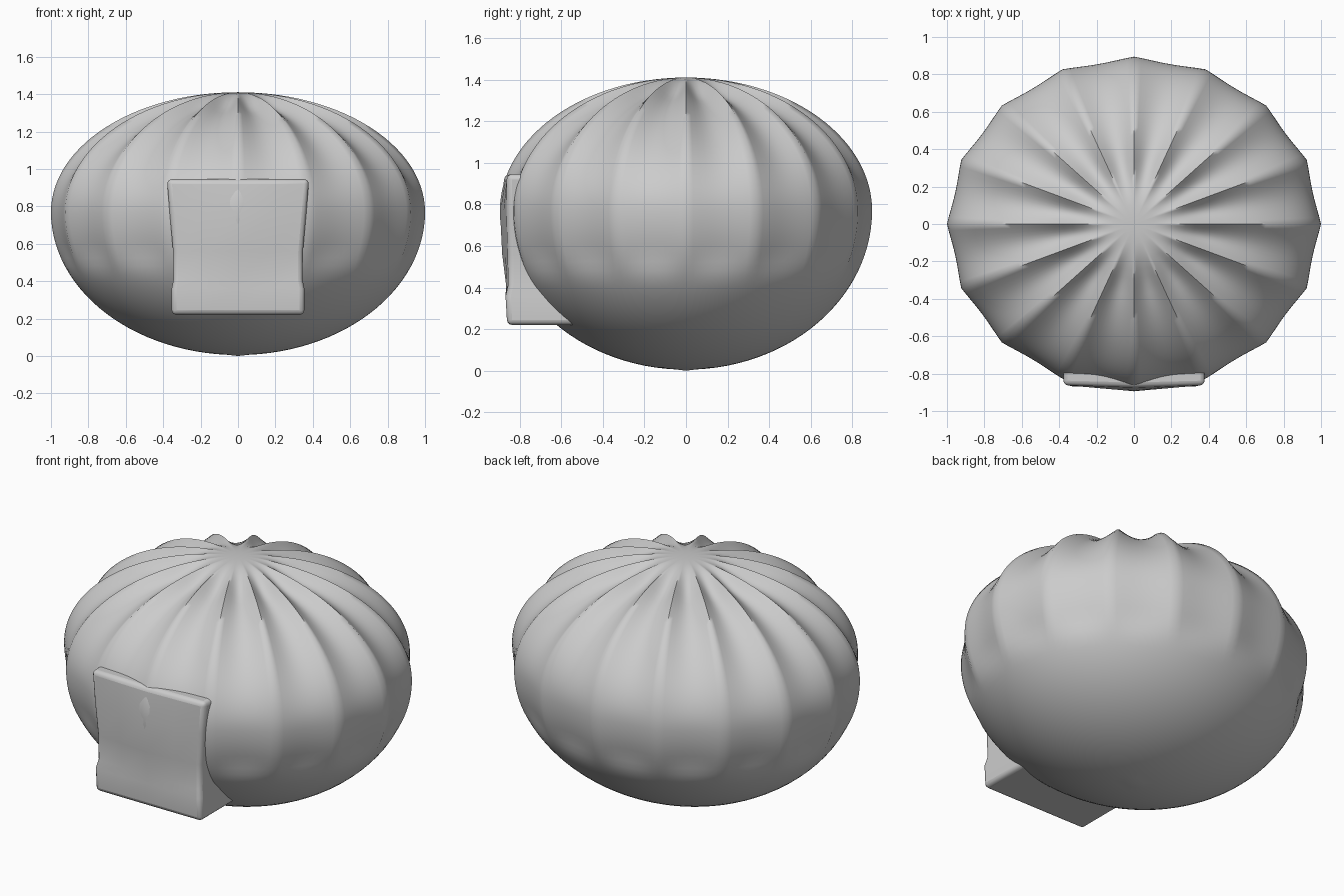
import bpy, bmesh
from math import sin, cos, pi

if "Cube" in bpy.data.objects:
    bpy.data.objects.remove(bpy.data.objects["Cube"])


def smoothstep(a, b, v):
    t = max(0.0, min(1.0, (v - a) / (b - a)))
    return t * t * (3 - 2 * t)


def make_object(name, bm, angle):
    bmesh.ops.recalc_face_normals(bm, faces=bm.faces)
    me = bpy.data.meshes.new(name)
    bm.to_mesh(me)
    bm.free()
    ob = bpy.data.objects.new(name, me)
    bpy.context.collection.objects.link(ob)
    bpy.ops.object.select_all(action='DESELECT')
    ob.select_set(True)
    bpy.context.view_layer.objects.active = ob
    bpy.ops.object.shade_smooth_by_angle(angle=angle)
    return ob


# Ribbed body: two half ellipsoids, 16 gathered panels on the upper part
MID, UP, DOWN, DEPTH = 0.77, 0.64, 0.765, 0.895
SEG, ROWS, RIBS = 160, 56, 16
bm = bmesh.new()
rings = []
for i in range(1, ROWS):
    t = -pi / 2 + pi * i / ROWS
    h = UP if t > 0 else DOWN
    r, z = cos(t), MID + h * sin(t)
    # groove depth fades out at the crown and on the smooth underside
    groove = (0.026 + 0.026 * smoothstep(0.8, 1.2, z)) * smoothstep(0.42, 0.58, z) * smoothstep(0.12, 0.42, r)
    nr, nz = cos(t) * h, sin(t)
    n = (nr * nr + nz * nz) ** 0.5
    ring = []
    for j in range(SEG):
        a = 2 * pi * j / SEG
        d = groove * abs(sin(a * RIBS / 2))
        rr = r - d * nr / n
        ring.append(bm.verts.new((rr * cos(a), DEPTH * rr * sin(a), z - d * nz / n)))
    rings.append(ring)
for lo, hi in zip(rings, rings[1:]):
    for j in range(SEG):
        k = (j + 1) % SEG
        bm.faces.new((lo[j], lo[k], hi[k], hi[j]))
for ring, z in ((rings[0], MID - DOWN - 0.005), (rings[-1], MID + UP)):
    pole = bm.verts.new((0, 0, z))
    for j in range(SEG):
        bm.faces.new((ring[j], ring[(j + 1) % SEG], pole))
make_object("ribbed_body", bm, 1.2)

# Front block: rows of (z, half width, front y at the sides, bulge at centre)
rows = [(0.22, 0.355, -0.86, 0.0), (0.36, 0.355, -0.868, 0.0), (0.41, 0.345, -0.855, 0.01),
        (0.56, 0.347, -0.856, 0.028), (0.76, 0.365, -0.862, 0.032), (0.945, 0.38, -0.862, 0.01)]
cols = [-1, -0.5, 0, 0.5, 1]
bm = bmesh.new()
front, back = [], []
for z, w, y, b in rows:
    front.append([bm.verts.new((w * c, y - b * (1 - abs(c)), z)) for c in cols])
    back.append([bm.verts.new((w * c, -0.5, z)) for c in cols])
for g in (front, back):
    for p, q in zip(g, g[1:]):
        for j in range(4):
            bm.faces.new((p[j], p[j + 1], q[j + 1], q[j]))
for i in range(len(rows) - 1):
    for j in (0, 4):
        bm.faces.new((front[i][j], front[i + 1][j], back[i + 1][j], back[i][j]))
for i in (0, -1):
    for j in range(4):
        bm.faces.new((front[i][j], front[i][j + 1], back[i][j + 1], back[i][j]))
block = make_object("front_block", bm, 0.9)
bev = block.modifiers.new("soft_edges", 'BEVEL')
bev.width, bev.segments, bev.limit_method, bev.angle_limit = 0.025, 3, 'ANGLE', 0.9
